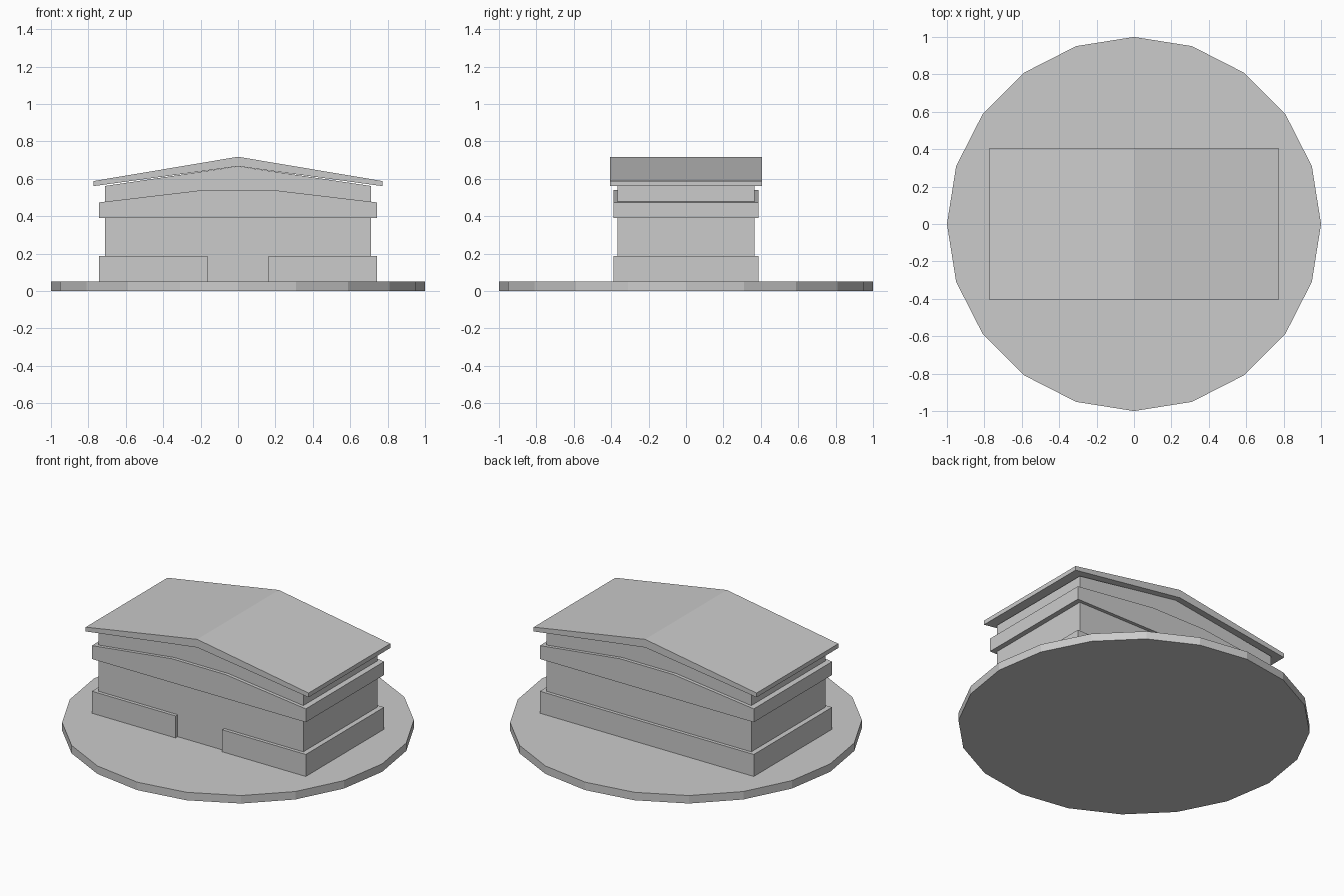
import bpy, bmesh
from mathutils import Vector

if "Cube" in bpy.data.objects:
    bpy.data.objects.remove(bpy.data.objects["Cube"])


def extrude_outline(name, points, direction):
    """Closed flat outline extruded along a direction into a solid."""
    bm = bmesh.new()
    face = bm.faces.new([bm.verts.new(p) for p in points])
    result = bmesh.ops.extrude_face_region(bm, geom=[face], use_keep_orig=True)
    moved = [g for g in result["geom"] if isinstance(g, bmesh.types.BMVert)]
    bmesh.ops.translate(bm, verts=moved, vec=Vector(direction))
    bmesh.ops.recalc_face_normals(bm, faces=bm.faces)
    mesh = bpy.data.meshes.new(name)
    bm.to_mesh(mesh)
    bm.free()
    obj = bpy.data.objects.new(name, mesh)
    bpy.context.collection.objects.link(obj)
    return obj


def gable_prism(name, half_profile, half_depth):
    """Right half of a front profile (bottom to top), mirrored and run front to back."""
    left = [(-x, z) for x, z in reversed(half_profile) if x > 0]
    right = list(half_profile)
    points = [(x, -half_depth, z) for x, z in right + left]
    return extrude_outline(name, points, (0, 2 * half_depth, 0))


# Round ground slab with twenty sides
bpy.ops.mesh.primitive_cylinder_add(vertices=20, radius=1, depth=0.05,
                                    location=(0, 0, 0.025))
bpy.context.object.name = "ground_slab"

# Main walls with gabled top
gable_prism("walls", [(0.71, 0.04), (0.71, 0.562), (0.19, 0.639), (0, 0.667)], 0.367)

# Plinth around the base, open at the front for the entrance
W, D, G, N = 0.742, 0.388, 0.162, 0.35
plan = [(-W, -D), (-G, -D), (-G, -N), (G, -N), (G, -D), (W, -D), (W, D), (-W, D)]
extrude_outline("plinth", [(x, y, 0.045) for x, y in plan], (0, 0, 0.143))

# Raised band with peaked top around the upper walls
gable_prism("upper_band", [(0.742, 0.39), (0.742, 0.474), (0.187, 0.54)], 0.388)

# Overhanging roof, thicker at the ridge
roof = [(0, 0.667), (0.773, 0.561), (0.773, 0.588), (0, 0.718)]
outline = roof + [(-0.773, 0.588), (-0.773, 0.561)]
extrude_outline("roof", [(x, -0.405, z) for x, z in outline], (0, 0.81, 0))
